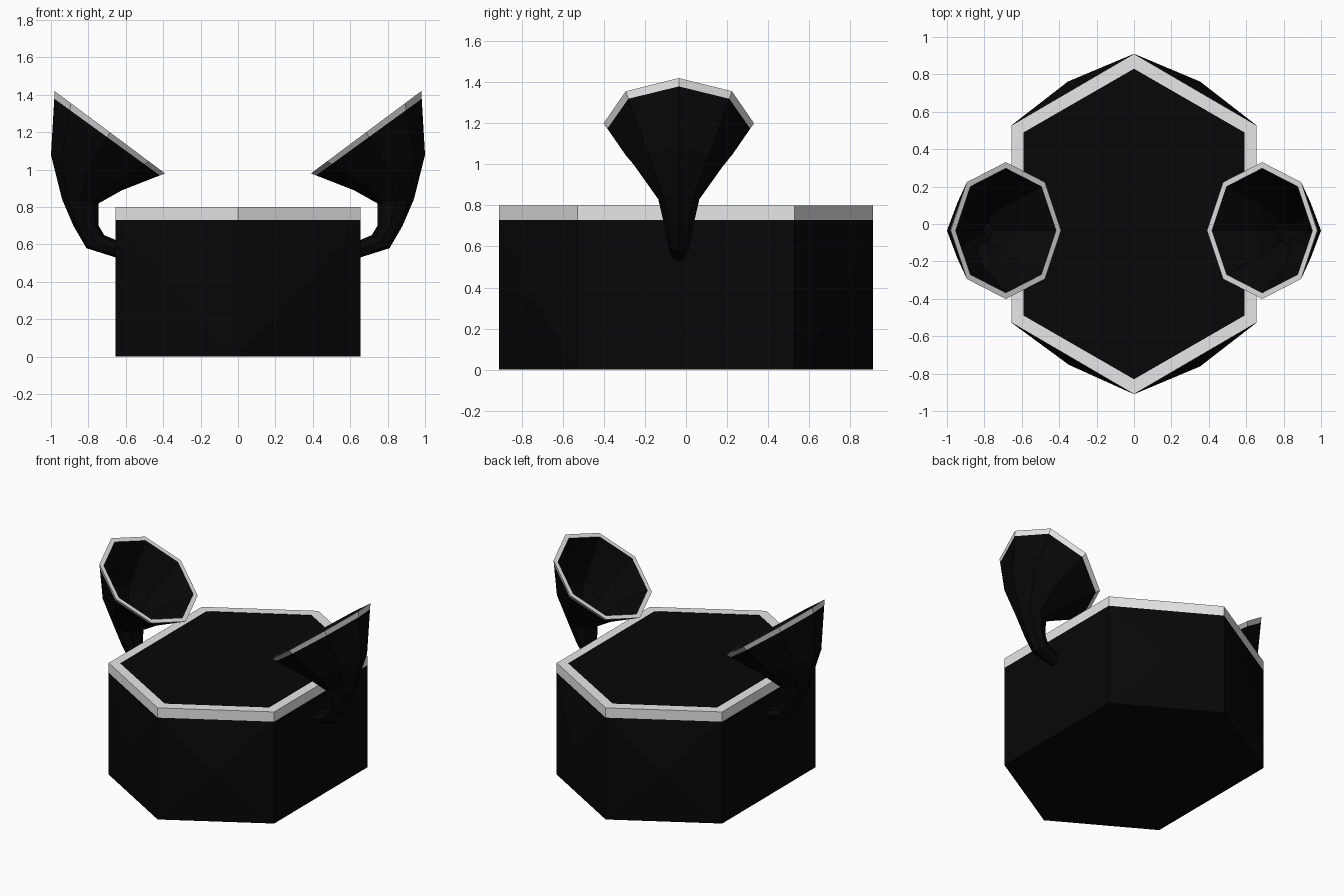
import bpy, bmesh, math
from mathutils import Vector

if "Cube" in bpy.data.objects:
    bpy.data.objects.remove(bpy.data.objects["Cube"])


def material(name, c):
    m = bpy.data.materials.new(name)
    m.diffuse_color = (c, c, c, 1)
    m.use_nodes = True
    m.node_tree.nodes["Principled BSDF"].inputs["Base Color"].default_value = m.diffuse_color
    return m


BLACK, SILVER = material("black", 0.0022), material("light_grey", 0.8)


def loft(bm, rings, bands):
    """Skin a list of closed rings; bands gives the material of each strip."""
    vs = [[bm.verts.new(p) for p in r] for r in rings]
    n = len(vs[0])
    strips = []
    for a, b, mat in zip(vs, vs[1:], bands):
        strip = []
        for i in range(n):
            f = bm.faces.new((a[i], a[(i + 1) % n], b[(i + 1) % n], b[i]))
            f.material_index = mat
            strip.append(f)
        strips.append(strip)
    bm.faces.new(vs[0][::-1])
    bm.faces.new(vs[-1])
    return strips


def finish(name, bm):
    bmesh.ops.recalc_face_normals(bm, faces=bm.faces[:])
    me = bpy.data.meshes.new(name)
    bm.to_mesh(me)
    bm.free()
    me.materials.append(BLACK)
    me.materials.append(SILVER)
    ob = bpy.data.objects.new(name, me)
    bpy.context.collection.objects.link(ob)
    return ob


# Six-sided tub with a light rim, filled almost to the top
def hexagon(x, y_side, y_tip, z):
    return [Vector(p + (z,)) for p in ((x, -y_side), (x, y_side), (0, y_tip),
                                       (-x, y_side), (-x, -y_side), (0, -y_tip))]


outer, inner = (0.656, 0.527, 0.91), (0.59, 0.49, 0.83)
bm = bmesh.new()
strips = loft(bm, [hexagon(*outer, 0), hexagon(*outer, 0.73), hexagon(*outer, 0.8),
                   hexagon(*inner, 0.8), hexagon(*inner, 0.797)], [0, 1, 1, 0])
bm.normal_update()
# The four slanted walls bulge slightly below the rim
slanted = [f for f in strips[0] if abs(f.normal.y) > 0.3]
for f in slanted:
    push = f.normal.copy()
    centre = bmesh.ops.poke(bm, faces=[f])["verts"][0]
    centre.co += push * (0.04 if push.y < 0 and push.x < 0 else 0.05)
finish("tub", bm)


# Flared horns: (outer x, outer z, inner x, inner z, half width in y)
PROFILE = [(0.62, 0.52, 0.62, 0.61, 0.04),
           (0.81, 0.58, 0.715, 0.65, 0.055),
           (0.88, 0.70, 0.745, 0.70, 0.07),
           (0.94, 0.84, 0.745, 0.82, 0.10),
           (1.00, 1.08, 0.62, 0.89, 0.21),
           (0.98, 1.42, 0.39, 0.98, 0.366)]


def horn_ring(s, scale, side):
    a, b = Vector((s[0], 0, s[1])), Vector((s[2], 0, s[3]))
    mid, half = (a + b) / 2, (a - b) / 2
    ring = []
    for k in range(8):
        t = k * math.pi / 4
        p = mid + half * scale * math.cos(t)
        ring.append((p.x * side, -0.035 + s[4] * scale * math.sin(t), p.z))
    return ring


for name, side in (("right_horn", 1), ("left_horn", -1)):
    band = [p + (q - p) * 0.88 for p, q in zip(PROFILE[-2], PROFILE[-1])]
    path = PROFILE[:-1] + [band, PROFILE[-1]]
    rings = [horn_ring(s, 1, side) for s in path]
    rings.append(horn_ring(PROFILE[-1], 0.91, side))
    rings += [horn_ring(s, 0.88, side) for s in PROFILE[-2:0:-1]]
    bm = bmesh.new()
    loft(bm, rings, [0] * 5 + [1, 1] + [0] * 4)
    finish(name, bm)
